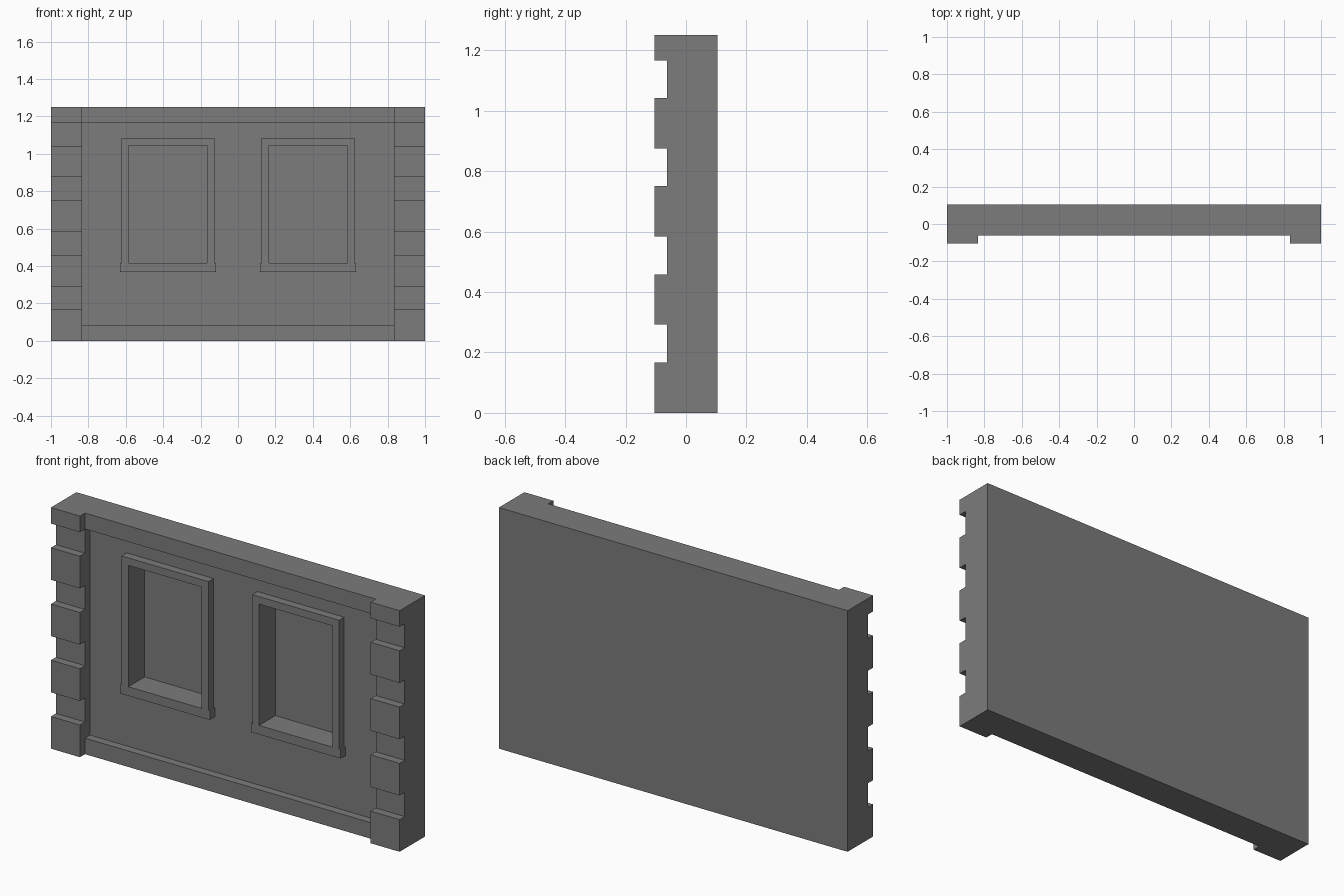
import bpy
import bmesh

if "Cube" in bpy.data.objects:
    bpy.data.objects.remove(bpy.data.objects["Cube"])

HALF_W, HEIGHT, BACK = 1.0, 1.25, 0.104
WALL_Y = -0.021      # face of the recessed wall
TRIM_Y = -0.0625     # face of the bands, frames and mortar gaps
BLOCK_Y = -0.104     # face of the corner blocks
POCKET_Y = 0.071     # back of the window recess
CORNER_X = 0.834

stone = bpy.data.materials.new("dark_stone")
stone.diffuse_color = (0.2, 0.2, 0.2, 1)
stone.use_nodes = True
stone.node_tree.nodes["Principled BSDF"].inputs["Base Color"].default_value = stone.diffuse_color


def prism(name, points, depth):
    """Extrude a closed outline of 3D points along the depth vector."""
    bm = bmesh.new()
    face = bm.faces.new([bm.verts.new(p) for p in points])
    new = bmesh.ops.extrude_face_region(bm, geom=[face])["geom"]
    bmesh.ops.translate(bm, vec=depth,
                        verts=[v for v in new if isinstance(v, bmesh.types.BMVert)])
    bmesh.ops.recalc_face_normals(bm, faces=bm.faces)
    mesh = bpy.data.meshes.new(name)
    bm.to_mesh(mesh)
    bm.free()
    mesh.materials.append(stone)
    obj = bpy.data.objects.new(name, mesh)
    bpy.context.collection.objects.link(obj)
    return obj


def front_prism(name, outline, y0, y1):
    return prism(name, [(x, y0, z) for x, z in outline], (0, y1 - y0, 0))


def box(name, x0, x1, y0, y1, z0, z1):
    return front_prism(name, [(x0, z0), (x1, z0), (x1, z1), (x0, z1)], y0, y1)


def cut(target, cutter):
    mod = target.modifiers.new("opening", "BOOLEAN")
    mod.operation, mod.solver, mod.object = "DIFFERENCE", "EXACT", cutter
    bpy.context.view_layer.objects.active = target
    bpy.ops.object.modifier_apply(modifier=mod.name)
    bpy.data.objects.remove(cutter)


# Wall slab
wall = box("wall", -HALF_W, HALF_W, WALL_Y, BACK, 0, HEIGHT)

# Top and bottom bands
box("bottom_band", -CORNER_X, CORNER_X, TRIM_Y, WALL_Y, 0, 0.083)
box("top_band", -CORNER_X, CORNER_X, TRIM_Y, WALL_Y, 1.167, HEIGHT)

# Corner pillars: notched side profile with five projecting blocks
profile = [(WALL_Y, HEIGHT), (WALL_Y, 0)]
for i in range(5):
    z0 = i * 0.2917
    z1 = min(z0 + 0.1667, HEIGHT)
    if i > 0:
        profile.append((TRIM_Y, z0))
    profile.append((BLOCK_Y, z0))
    profile.append((BLOCK_Y, z1))
    if i < 4:
        profile.append((TRIM_Y, z1))
for side, x in (("left", -HALF_W), ("right", CORNER_X)):
    prism(side + "_corner_blocks", [(x, y, z) for y, z in profile],
          (HALF_W - CORNER_X, 0, 0))

# Recessed windows: frame with a wider sill, lining the pocket in the wall
for side, cx in (("left", -0.375), ("right", 0.375)):
    cut(wall, box("cutter", cx - 0.23, cx + 0.23, -0.3, POCKET_Y, 0.395, 1.065))
    half = [(0.257, 0.369), (0.257, 0.416), (0.249, 0.416), (0.249, 1.084)]
    outline = [(cx + x, z) for x, z in half] + [(cx - x, z) for x, z in reversed(half)]
    frame = front_prism(side + "_window_frame", outline, TRIM_Y, POCKET_Y)
    cut(frame, box("cutter", cx - 0.21, cx + 0.21, -0.3, 0.3, 0.416, 1.045))
